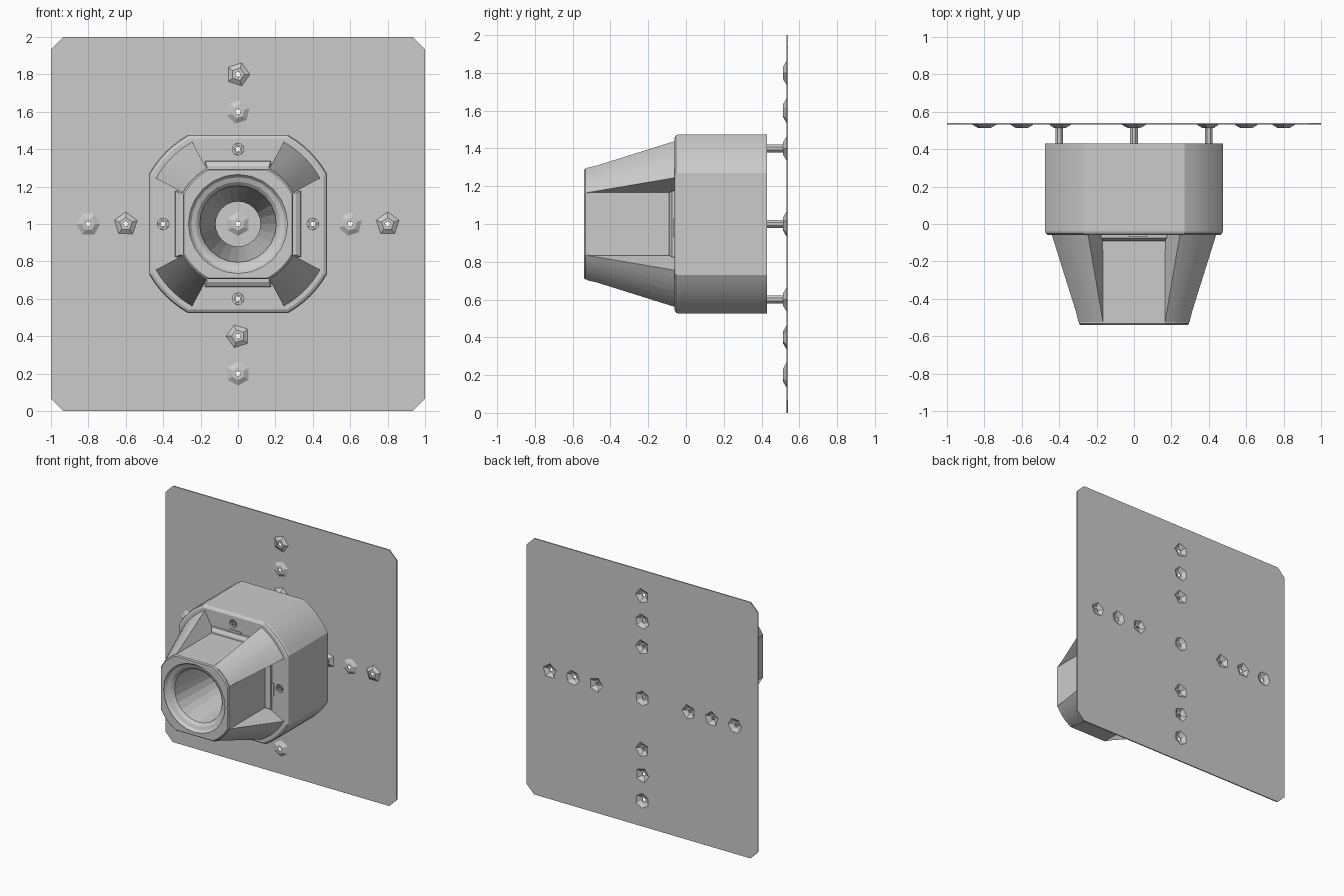
import bpy, bmesh, math, random
from math import cos, sin, pi

if "Cube" in bpy.data.objects:
    bpy.data.objects.remove(bpy.data.objects["Cube"])

random.seed(4)
CZ = 1.0  # height of the horn axis


def make(name, bm, tri=False):
    bm.normal_update()
    if tri:
        bmesh.ops.triangulate(bm, faces=[f for f in bm.faces if len(f.verts) == 4])
        bm.normal_update()
    bmesh.ops.recalc_face_normals(bm, faces=bm.faces)
    if bm.calc_volume(signed=True) < 0:
        bmesh.ops.reverse_faces(bm, faces=bm.faces)
    me = bpy.data.meshes.new(name)
    bm.to_mesh(me)
    bm.free()
    ob = bpy.data.objects.new(name, me)
    bpy.context.collection.objects.link(ob)
    return ob


def loft(name, sections):
    """Solid through (y, [(x, z)...]) sections, z measured from the axis."""
    bm = bmesh.new()
    rings = [[bm.verts.new((x, y, z + CZ)) for x, z in pts] for y, pts in sections]
    n = len(rings[0])
    for a, b in zip(rings, rings[1:]):
        for i in range(n):
            j = (i + 1) % n
            bm.faces.new((a[i], a[j], b[j], b[i]))
    bm.faces.new(rings[0])
    bm.faces.new(rings[-1])
    return make(name, bm, True)


def lathe(name, profile, segs, cx, cz, phase=0.0):
    """Closed (radius, y) loop turned about the y axis."""
    bm = bmesh.new()
    rings = []
    for k in range(segs):
        a = phase + 2 * pi * k / segs
        rings.append([bm.verts.new((cx + r * cos(a), y, CZ + cz + r * sin(a))) for r, y in profile])
    n = len(profile)
    for k in range(segs):
        a, b = rings[k], rings[(k + 1) % segs]
        for i in range(n):
            j = (i + 1) % n
            bm.faces.new((a[i], a[j], b[j], b[i]))
    return make(name, bm)


def circle(r, segs, cx=0, cz=0, phase=0.0):
    return [(cx + r * cos(phase + 2 * pi * k / segs), cz + r * sin(phase + 2 * pi * k / segs))
            for k in range(segs)]


def turn(pts, k):
    c, s = [(1, 0), (0, 1), (-1, 0), (0, -1)][k]
    return [(c * x - s * z, s * x + c * z) for x, z in pts]


def corner(a, b, n=6):
    """Arc from (a, b) to (b, a) about the axis."""
    r, t = math.hypot(a, b), math.atan2(b, a)
    return [(r * cos(t + (pi / 2 - 2 * t) * i / n), r * sin(t + (pi / 2 - 2 * t) * i / n))
            for i in range(n + 1)]


def rounded_square(a, b):
    return [p for k in range(4) for p in turn(corner(a, b), k)]


def boolean(ob, other, op):
    m = ob.modifiers.new("bool", "BOOLEAN")
    m.object, m.operation, m.solver = other, op, "EXACT"
    bpy.context.view_layer.update()
    bpy.context.view_layer.objects.active = ob
    bpy.ops.object.modifier_apply(modifier=m.name)
    bpy.data.objects.remove(other)


# Main housing block
body = loft("horn_housing", [(-0.06, rounded_square(0.458, 0.26)), (-0.052, rounded_square(0.47, 0.268)),
                             (-0.04, rounded_square(0.475, 0.27)), (0.43, rounded_square(0.475, 0.27))])

# Front tower
boolean(body, loft("tower", [(-0.54, rounded_square(0.288, 0.16)), (-0.532, rounded_square(0.295, 0.165)),
                             (-0.03, rounded_square(0.295, 0.165))]), "UNION")

# Four flaring corner ribs, plus the low step and tab at the foot of each flat side
for k in range(4):
    rib = [(y, turn([(0.2, 0.2), (0.28, 0.16)] + corner(a, b) + [(0.16, 0.28)], k))
           for y, a, b in ((-0.525, 0.297, 0.166), (-0.47, 0.31, 0.175), (-0.03, 0.448, 0.25))]
    boolean(body, loft("rib", rib), "UNION")
    step = [(y, turn([(0.275, -w), (o, -w), (o, w), (0.275, w)], k))
            for y, o, w in ((-0.09, 0.31, 0.165), (-0.075, 0.335, 0.175), (-0.03, 0.338, 0.18))]
    boolean(body, loft("step", step), "UNION")
    tab = turn([(0.3, -0.07), (0.353, -0.07), (0.353, 0.03), (0.3, 0.03)], k)
    boolean(body, loft("tab", [(-0.067, tab), (-0.035, tab)]), "UNION")

# Flared bore right through the housing
boolean(body, loft("bore", [(y, circle(r, 24)) for y, r in
                            ((-0.6, 0.27), (-0.538, 0.265), (-0.52, 0.25), (-0.51, 0.225),
                             (-0.49, 0.205), (0.3, 0.12), (0.5, 0.12))]), "DIFFERENCE")

# Bolt holes and hollow mounting posts
posts = [(0.4, 0), (-0.4, 0), (0, 0.4), (0, -0.4)]
for i, (x, z) in enumerate(posts):
    hole = circle(0.031, 12, x, z)
    boolean(body, loft("hole", [(-0.2, hole), (0.6, hole)]), "DIFFERENCE")
    lathe(f"mounting_post_{i + 1}", [(0.022, -0.055), (0.022, 0.518), (0.012, 0.518), (0.012, -0.055)],
          8, x, z, pi / 8)

# Thin back plate with clipped corners
c = 0.935
outline = [(1, -c), (1, c), (c, 1), (-c, 1), (-1, c), (-1, -c), (-c, -1), (c, -1)]
plate = loft("back_plate", [(0.531, outline), (0.54, outline)])

# Pressed dimples with a hole in each, in a cross
spots = [(0, 0)] + [(s * d, 0) for d in (0.4, 0.6, 0.8) for s in (1, -1)] \
    + [(0, s * d) for d in (0.4, 0.6, 0.8) for s in (1, -1)]
for i, (x, z) in enumerate(spots):
    segs = 6 if i % 3 == 0 else 5
    ph = random.choice((0, pi / 2, pi, 0.3))
    cut = circle(0.058, segs, x, z, ph)
    boolean(plate, loft("cut", [(0.5, cut), (0.6, cut)]), "DIFFERENCE")
    lathe(f"dimple_{i + 1}", [(0.066, 0.532), (0.035, 0.514), (0.015, 0.514), (0.015, 0.521),
                              (0.03, 0.522), (0.058, 0.54), (0.06, 0.54)], segs, x, z, ph)

# Smooth the rounded corners, keep the bore facets crisp
bpy.ops.object.select_all(action="DESELECT")
body.select_set(True)
bpy.context.view_layer.objects.active = body
bpy.ops.object.shade_smooth_by_angle(angle=math.radians(12))
